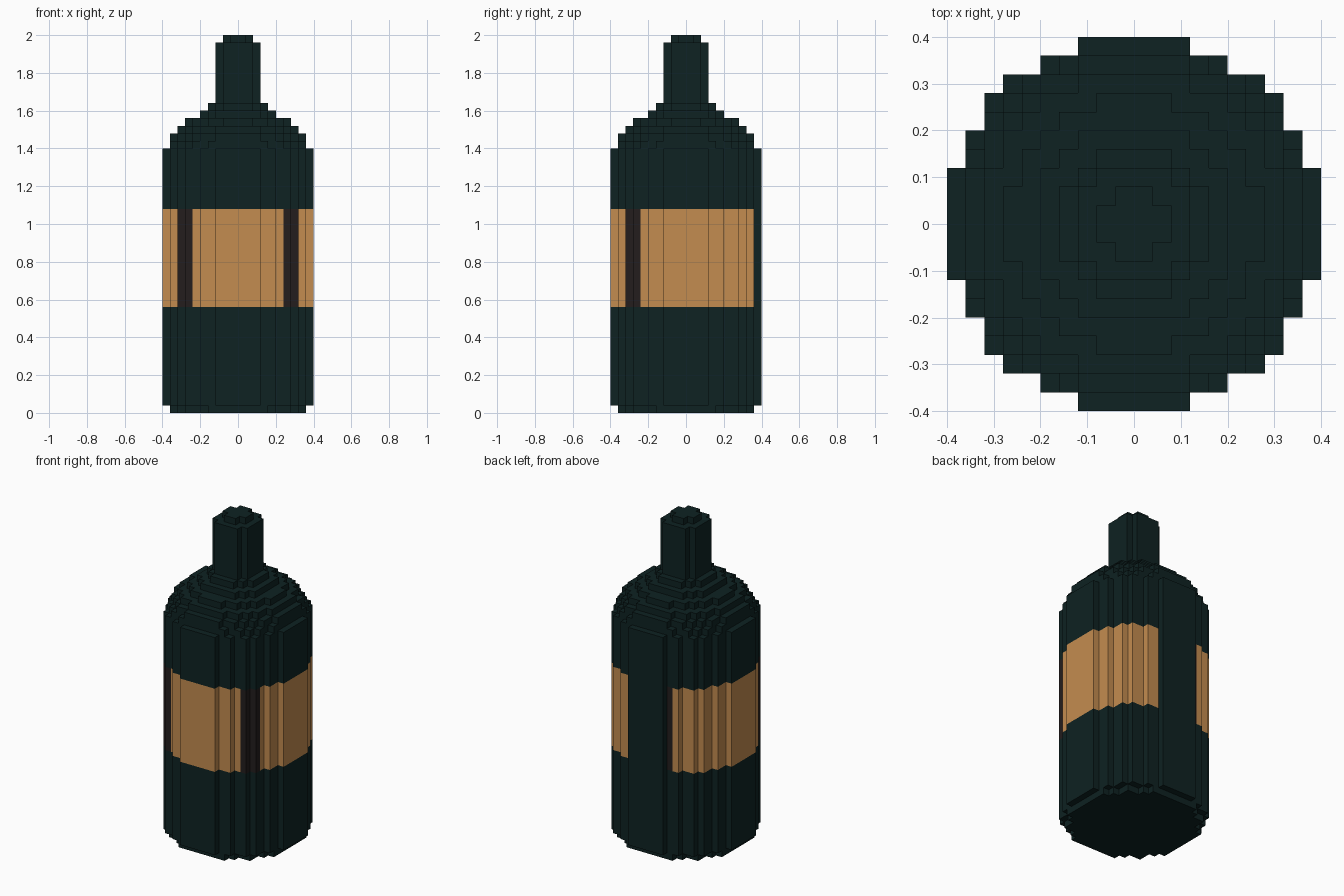
import bpy, bmesh

if "Cube" in bpy.data.objects:
    bpy.data.objects.remove(bpy.data.objects["Cube"])

U = 0.04  # block size


def material(name, rgb):
    m = bpy.data.materials.new(name)
    m.diffuse_color = (*rgb, 1)
    m.use_nodes = True
    m.node_tree.nodes["Principled BSDF"].inputs["Base Color"].default_value = m.diffuse_color
    return m


GLASS = material("dark green glass", (0.0044, 0.0160, 0.0160))
TAN = material("tan label", (0.552, 0.262, 0.080))
BROWN = material("dark brown trim", (0.0168, 0.0123, 0.0123))

# part, bottom layer, top layer, radius (all in blocks)
SECTIONS = [
    ("base", 0, 1, 9.3),
    ("lower_body", 1, 14, 10),
    ("label_band", 14, 27, 10),
    ("upper_body", 27, 35, 10),
    ("shoulder", 35, 36, 9.4),
    ("shoulder", 36, 37, 8.9),
    ("shoulder", 37, 38, 8.0),
    ("shoulder", 38, 39, 6.8),
    ("shoulder", 39, 40, 5.3),
    ("shoulder", 40, 41, 4.0),
    ("neck", 41, 49, 3.0),
    ("mouth", 49, 50, 2.0),
]


def disc(r):
    n = range(-10, 10)
    return {(i, j) for i in n for j in n if (i + .5) ** 2 + (j + .5) ** 2 < r * r}


def label_colour(i, j):
    x, y = i + .5, j + .5
    if y > 9:                                   # gap at the back
        return 0
    if 6 < abs(x) < 8 and -8 < y < -6:          # strips at the front corners
        return 2
    if (x, y) == (-3.5, 8.5):                   # trim at the label's back end
        return 2
    return 1


parts = {}
discs = [disc(s[3]) for s in SECTIONS]
for k, (name, z0, z1, r) in enumerate(SECTIONS):
    bm = parts.setdefault(name, bmesh.new() if name not in parts else parts.get(name))
    cells = discs[k]
    below = discs[k - 1] if k else set()
    above = discs[k + 1] if k + 1 < len(discs) else set()

    def quad(pts, colour):
        f = bm.faces.new([bm.verts.new((x * U, y * U, z * U)) for x, y, z in pts])
        f.material_index = colour

    for i, j in cells:
        c = label_colour(i, j) if name == "label_band" else 0
        # exposed side walls, corners running counter-clockwise
        ring = [(i, j), (i + 1, j), (i + 1, j + 1), (i, j + 1)]
        for s, (di, dj) in enumerate([(0, -1), (1, 0), (0, 1), (-1, 0)]):
            if (i + di, j + dj) not in cells:
                a, b = ring[s], ring[(s + 1) % 4]
                quad([(*a, z0), (*b, z0), (*b, z1), (*a, z1)], c)
        # exposed tops and undersides
        if (i, j) not in above:
            quad([(*p, z1) for p in ring], c)
        if (i, j) not in below:
            quad([(*p, z0) for p in reversed(ring)], c)

for name, bm in parts.items():
    bmesh.ops.remove_doubles(bm, verts=bm.verts, dist=0.0005)
    me = bpy.data.meshes.new(name)
    bm.to_mesh(me)
    bm.free()
    for m in ((GLASS, TAN, BROWN) if name == "label_band" else (GLASS,)):
        me.materials.append(m)
    bpy.context.collection.objects.link(bpy.data.objects.new(name, me))
